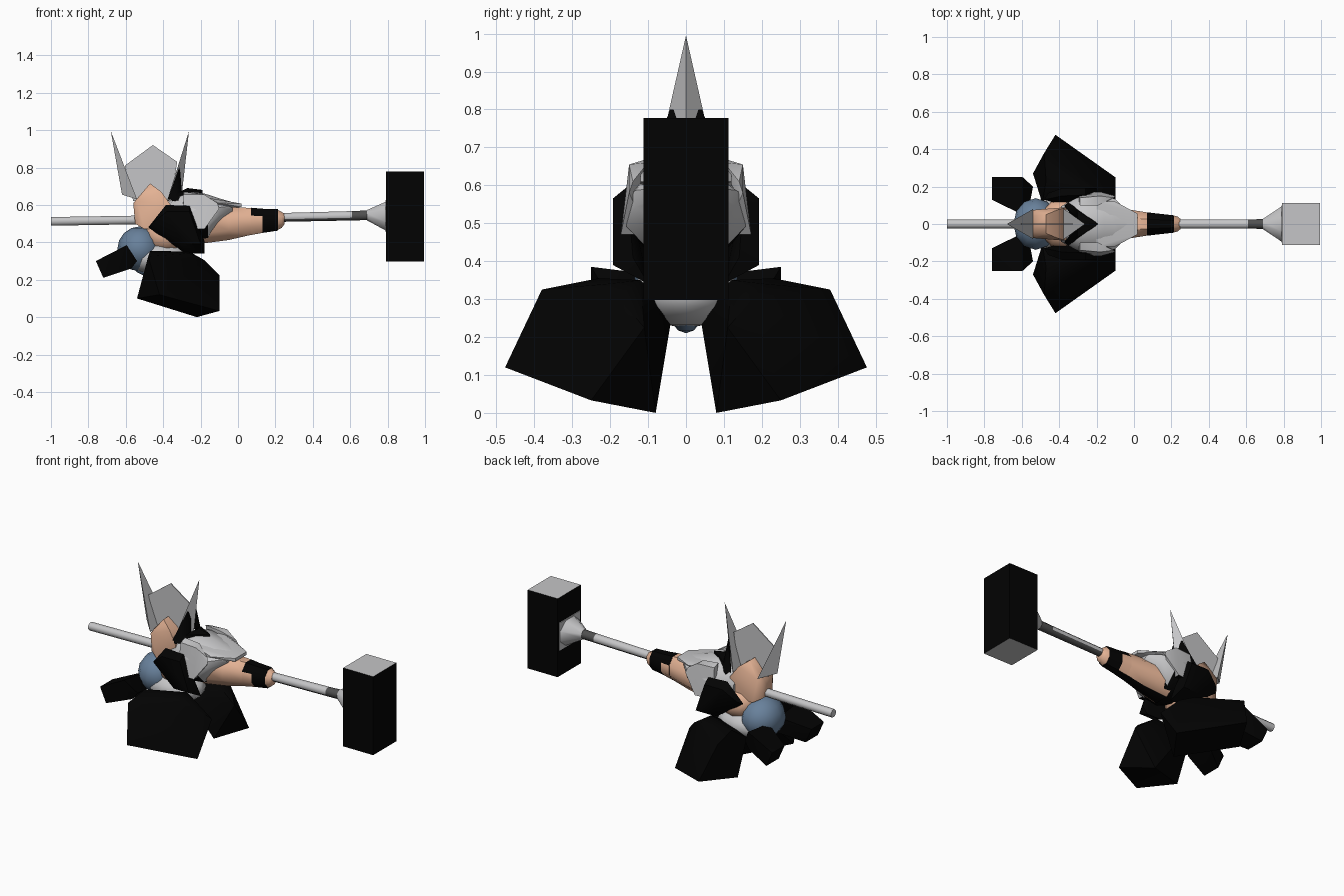
import bpy, bmesh, math
from mathutils import Vector


def mat(name, r, g, b):
    m = bpy.data.materials.new(name)
    m.diffuse_color = (r, g, b, 1)
    return m


GREY = mat("steel grey", 0.56, 0.56, 0.57)
BLACK = mat("black", 0.0008, 0.0008, 0.0008)
SKIN = mat("skin", 0.78, 0.45, 0.30)
BLUE = mat("slate blue", 0.14, 0.22, 0.33)
DARK = mat("dark grey", 0.08, 0.08, 0.08)


def finish(name, bm, mats, rule=None):
    bmesh.ops.recalc_face_normals(bm, faces=bm.faces)
    if rule:
        for f in bm.faces:
            f.material_index = rule(f.calc_center_median(), f.normal)
    me = bpy.data.meshes.new(name)
    bm.to_mesh(me)
    bm.free()
    for m in mats:
        me.materials.append(m)
    ob = bpy.data.objects.new(name, me)
    bpy.context.collection.objects.link(ob)
    return ob


def hull(name, pts, mats, rule=None):
    bm = bmesh.new()
    for p in pts:
        bm.verts.new(p)
    res = bmesh.ops.convex_hull(bm, input=bm.verts)
    junk = {g for g in res["geom_interior"] + res["geom_unused"]
            if isinstance(g, bmesh.types.BMVert)}
    bmesh.ops.delete(bm, geom=list(junk), context="VERTS")
    return finish(name, bm, mats, rule)


def both(pts):
    """Points on both sides of the centre plane."""
    return pts + [(x, -y, z) for x, y, z in pts if y]


def pair(name, pts, mats, rule=None):
    """Two mirrored hulls, left and right."""
    for side, s in (("left", 1), ("right", -1)):
        hull(side + "_" + name, [(x, s * y, z) for x, y, z in pts], mats, rule)


def loft(name, sections, sides, mats, rule=None):
    """Rings along x, each given as x, centre z, half width y, half height z."""
    bm = bmesh.new()
    rings = []
    for x, zc, ry, rz in sections:
        ang = [2 * math.pi * (i + 0.5) / sides for i in range(sides)]
        rings.append([bm.verts.new((x, ry * math.cos(a), zc + rz * math.sin(a))) for a in ang])
    for a, b in zip(rings, rings[1:]):
        for i in range(sides):
            j = (i + 1) % sides
            bm.faces.new((a[i], a[j], b[j], b[i]))
    bm.faces.new(rings[0])
    bm.faces.new(rings[-1])
    return finish(name, bm, mats, rule)


def ball(name, centre, radii, mats, rule=None):
    bm = bmesh.new()
    bmesh.ops.create_uvsphere(bm, u_segments=12, v_segments=8, radius=1)
    for v in bm.verts:
        v.co = Vector([c + r * k for c, r, k in zip(centre, radii, v.co)])
    return finish(name, bm, mats, rule)


# Hammer: shaft, flared collar on a pale plate, block head with pale ends
loft("hammer_shaft", [(-1, 0.512, 0.025, 0.025), (0.1, 0.53, 0.025, 0.025),
                      (0.61, 0.542, 0.027, 0.027), (0.7, 0.545, 0.028, 0.028)],
     8, [GREY, DARK], lambda c, n: int(c.x > 0.6 or (c.x > 0.2 and n.z < -0.5)))
loft("hammer_collar", [(0.69, 0.545, 0.03, 0.03), (0.793, 0.54, 0.105, 0.085)], 8, [GREY])
hull("collar_plate", both([(x, 0.1, z) for x in (0.788, 0.793) for z in (0.455, 0.625)]), [GREY])
hull("hammer_head", both([(x, 0.112, z) for x in (0.792, 0.995) for z in (0.297, 0.778)]),
     [BLACK, GREY], lambda c, n: int(abs(n.z) > 0.7))

# Head
hull("head", both([(-0.56, 0.04, 0.61), (-0.55, 0.05, 0.5), (-0.54, 0.075, 0.62),
                   (-0.5, 0.065, 0.67), (-0.47, 0.05, 0.715), (-0.41, 0.075, 0.67),
                   (-0.36, 0.09, 0.6), (-0.36, 0.08, 0.48), (-0.5, 0.07, 0.47)]), [SKIN])

# Crest: two spikes with a thin panel between them
hull("front_spike", both([(-0.68, 0, 0.995), (-0.62, 0, 0.655), (-0.54, 0.08, 0.63),
                          (-0.55, 0, 0.64)]), [GREY])
hull("rear_spike", both([(-0.262, 0, 0.995), (-0.3, 0, 0.66), (-0.38, 0.085, 0.62),
                         (-0.36, 0, 0.64)]), [GREY])
panel = [(-0.56, 0.62), (-0.605, 0.81), (-0.455, 0.92), (-0.325, 0.83), (-0.36, 0.62)]
hull("crest_panel", both([(x, 0.003, z) for x, z in panel]), [GREY])

# Upright flanges behind the head, and the swept collar below them
pair("helmet_flange", [(-0.31, 0.015, 0.798), (-0.315, 0.042, 0.8), (-0.3, 0.025, 0.66),
                       (-0.375, 0.1, 0.63), (-0.34, 0.1, 0.64), (-0.3, 0.07, 0.65)], [BLACK])
pair("swept_collar", [(-0.37, 0.1, 0.64), (-0.35, 0.115, 0.62), (-0.19, 0, 0.68),
                      (-0.27, 0, 0.69), (-0.19, 0, 0.64), (-0.3, 0.07, 0.67)], [BLACK])

# Torso armour, dark underneath
loft("torso", [(-0.39, 0.54, 0.1, 0.06), (-0.31, 0.54, 0.145, 0.13), (-0.25, 0.535, 0.165, 0.145),
               (-0.16, 0.53, 0.165, 0.125), (-0.1, 0.565, 0.14, 0.07), (-0.03, 0.585, 0.07, 0.03)],
     10, [GREY, BLACK], lambda c, n: int(c.z < 0.47))
pair("side_armour", [(-0.29, 0.1, 0.67), (-0.29, 0.14, 0.655), (-0.19, 0.1, 0.66),
                     (-0.18, 0.15, 0.655), (-0.11, 0.14, 0.61), (-0.18, 0.172, 0.47),
                     (-0.3, 0.165, 0.47), (-0.1, 0.15, 0.58), (-0.18, 0.1, 0.47)],
     [GREY, BLACK], lambda c, n: int(n.z < -0.8))
hull("torso_tail", both([(-0.2, 0.12, 0.645), (-0.1, 0.12, 0.61), (0.02, 0.055, 0.607),
                         (0.02, 0.055, 0.588), (-0.2, 0.12, 0.58)]), [GREY])

# Joined arms, gloves and hands along the shaft
loft("arms", [(-0.2, 0.485, 0.12, 0.1), (-0.05, 0.5, 0.088, 0.095), (0.07, 0.512, 0.067, 0.078)],
     8, [SKIN, BLACK], lambda c, n: int(n.z < -0.75))
loft("gloves", [(0.07, 0.512, 0.068, 0.079), (0.13, 0.515, 0.06, 0.07), (0.215, 0.52, 0.05, 0.062)],
     8, [BLACK, SKIN], lambda c, n: int(c.x < 0.12 and abs(n.y) > 0.5 and c.z < 0.54))
loft("hands", [(0.21, 0.52, 0.05, 0.06), (0.235, 0.52, 0.042, 0.045), (0.248, 0.525, 0.03, 0.03)],
     8, [SKIN])

# Shoulder guards
pair("shoulder_guard", [(-0.48, 0.13, 0.48), (-0.46, 0.165, 0.5), (-0.385, 0.15, 0.6),
                        (-0.26, 0.155, 0.595), (-0.38, 0.193, 0.565), (-0.26, 0.193, 0.565),
                        (-0.2, 0.193, 0.39), (-0.3, 0.193, 0.39), (-0.18, 0.14, 0.41),
                        (-0.18, 0.1, 0.34), (-0.28, 0.1, 0.34), (-0.38, 0.1, 0.42)], [BLACK])

# Body
ball("midriff", (-0.385, 0, 0.435), (0.12, 0.135, 0.1), [SKIN])
ball("hips", (-0.42, 0, 0.315), (0.18, 0.14, 0.09), [GREY])
ball("trousers", (-0.525, 0, 0.365), (0.12, 0.138, 0.12), [BLUE])
ball("seat", (-0.44, 0, 0.31), (0.14, 0.055, 0.1), [BLUE])

# Large skirt flaps
pair("skirt_flap", [(-0.42, 0.477, 0.12), (-0.48, 0.38, 0.325), (-0.54, 0.27, 0.1),
                    (-0.49, 0.11, 0.27), (-0.47, 0.23, 0.355), (-0.26, 0.12, 0.35),
                    (-0.26, 0.21, 0.34), (-0.18, 0.18, 0.305), (-0.1, 0.11, 0.225),
                    (-0.1, 0.25, 0.033), (-0.22, 0.08, 0.0), (-0.4, 0.035, 0.27)], [BLACK])

# Boots
pair("boot", [(-0.76, 0.25, 0.3), (-0.76, 0.13, 0.3), (-0.72, 0.25, 0.21), (-0.72, 0.13, 0.21),
              (-0.595, 0.25, 0.385), (-0.595, 0.05, 0.36), (-0.54, 0.2, 0.3),
              (-0.57, 0.21, 0.26), (-0.57, 0.04, 0.27), (-0.7, 0.1, 0.25)], [BLACK])

# Smooth shading with sharp edges kept
for ob in bpy.context.scene.objects:
    ob.select_set(True)
    bpy.context.view_layer.objects.active = ob
bpy.ops.object.shade_smooth_by_angle(angle=math.radians(46))
